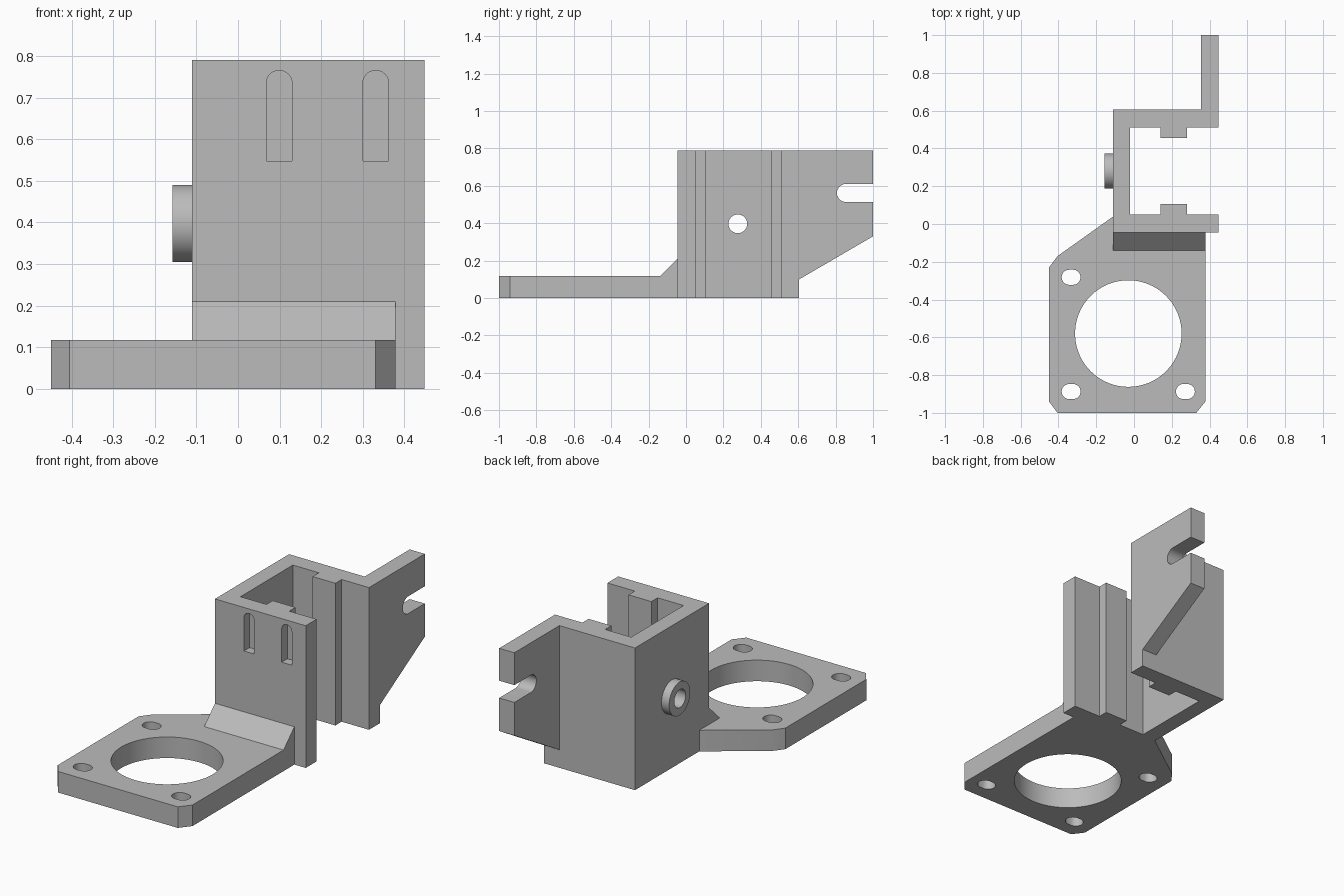
import bpy, bmesh, math

if "Cube" in bpy.data.objects:
    bpy.data.objects.remove(bpy.data.objects["Cube"], do_unlink=True)

grey = bpy.data.materials.new("plain_grey")
grey.use_nodes = True
grey.diffuse_color = (0.5, 0.5, 0.5, 1)
bsdf = next(n for n in grey.node_tree.nodes if n.type == "BSDF_PRINCIPLED")
bsdf.inputs["Base Color"].default_value = (0.5, 0.5, 0.5, 1)

# Maps profile coordinates (a, b) and depth h to model space
AXES = {"x": lambda a, b, h: (h, a, b),
        "y": lambda a, b, h: (a, h, b),
        "z": lambda a, b, h: (a, b, h)}


def prism(name, points, axis, start, end):
    """Extrude a closed profile along an axis."""
    place = AXES[axis]
    bm = bmesh.new()
    low = [bm.verts.new(place(a, b, start)) for a, b in points]
    high = [bm.verts.new(place(a, b, end)) for a, b in points]
    bm.faces.new(low)
    bm.faces.new(high)
    n = len(points)
    for i in range(n):
        j = (i + 1) % n
        bm.faces.new((low[i], low[j], high[j], high[i]))
    bmesh.ops.recalc_face_normals(bm, faces=bm.faces)
    mesh = bpy.data.meshes.new(name)
    bm.to_mesh(mesh)
    bm.free()
    obj = bpy.data.objects.new(name, mesh)
    mesh.materials.append(grey)
    bpy.context.collection.objects.link(obj)
    return obj


def arc(a, b, r, first, last, steps):
    angles = [math.radians(first + (last - first) * i / steps) for i in range(steps + 1)]
    return [(a + r * math.cos(t), b + r * math.sin(t)) for t in angles]


def circle(a, b, r, steps=64):
    return arc(a, b, r, 0, 360, steps)[:-1]


def cut(obj, cutters):
    """Subtract the cutters, then discard them."""
    for c in cutters:
        c.hide_render = True
        mod = obj.modifiers.new("cut", "BOOLEAN")
        mod.operation, mod.solver, mod.object = "DIFFERENCE", "EXACT", c
    bpy.context.view_layer.update()
    graph = bpy.context.evaluated_depsgraph_get()
    result = bpy.data.meshes.new_from_object(obj.evaluated_get(graph))
    obj.modifiers.clear()
    obj.data = result
    for c in cutters:
        bpy.data.objects.remove(c, do_unlink=True)


# Mounting plate with large bore and three short slots
THICK, RIGHT, SIDE, FRONT, TOP = 0.117, 0.378, -0.11, -0.045, 0.79
plate = prism("mounting_plate",
              [(-0.45, -0.23), (-0.45, -0.94), (-0.405, -1), (0.33, -1), (RIGHT, -0.94),
               (RIGHT, FRONT), (SIDE, FRONT), (SIDE, 0.04), (-0.405, -0.17)], "z", 0, THICK)
cutters = [prism("bore_cutter", circle(-0.03, -0.58, 0.282, 96), "z", -0.1, 0.3)]
for x, y in ((-0.333, -0.282), (-0.333, -0.887), (0.272, -0.887)):
    slot = arc(x + 0.01, y, 0.04, -90, 90, 16) + arc(x - 0.01, y, 0.04, 90, 270, 16)
    cutters.append(prism("slot_cutter", slot, "z", -0.1, 0.3))
cut(plate, cutters)

# Sloped fillet between plate and housing
fillet = prism("sloped_fillet", [(-0.14, THICK), (FRONT, THICK), (FRONT, 0.21)], "x", SIDE, RIGHT)

# Open channel housing: front half of the outline is mirrored to the back
MID, EDGE = 0.28, 0.448
half = [(SIDE, FRONT), (EDGE, FRONT), (EDGE, 0.05), (0.28, 0.05), (0.28, 0.105),
        (0.14, 0.105), (0.14, 0.05), (-0.02, 0.05)]
outline = half + [(x, 2 * MID - y) for x, y in reversed(half)]
housing = prism("channel_housing", outline, "z", 0, TOP)
cutters = [prism("pivot_cutter", circle(0.277, 0.397, 0.05, 48), "x", -0.3, 0.05)]
for x in (0.099, 0.331):
    window = [(x - 0.031, 0.548), (x + 0.031, 0.548)] + arc(x, 0.734, 0.031, 0, 180, 24)
    cutters.append(prism("window_cutter", window, "y", -0.1, 0.005))
cut(housing, cutters)

# Round boss around the side hole
boss = prism("side_boss", circle(MID, 0.397, 0.0925), "x", -0.157, SIDE)
cut(boss, [prism("boss_cutter", circle(0.277, 0.397, 0.05, 48), "x", -0.3, 0.05)])

# Rear arm with open-ended slot
arm_start = 2 * MID - FRONT
arm = prism("rear_arm", [(arm_start, 0.1), (1, 0.33), (1, TOP), (arm_start, TOP)],
            "x", 0.355, EDGE)
notch = arc(0.855, 0.562, 0.048, 90, 270, 24) + [(1.1, 0.514), (1.1, 0.61)]
cut(arm, [prism("notch_cutter", notch, "x", 0.2, 0.6)])

# Smooth the round walls, keep edges crisp
parts = [plate, fillet, housing, boss, arm]
bpy.ops.object.select_all(action="DESELECT")
for part in parts:
    part.select_set(True)
bpy.context.view_layer.objects.active = plate
bpy.ops.object.shade_smooth_by_angle(angle=math.radians(25))
